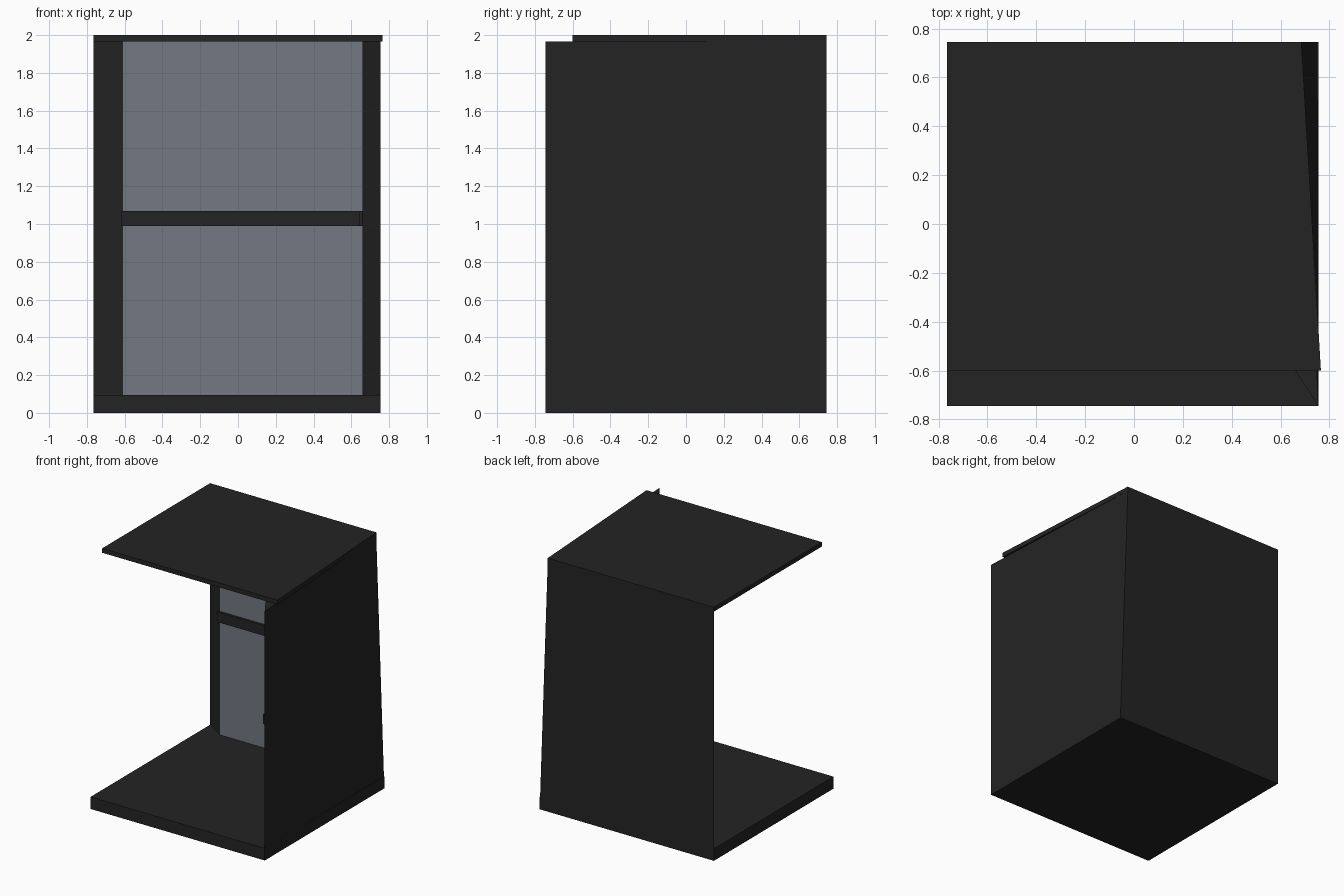
import bpy, bmesh

if "Cube" in bpy.data.objects:
    bpy.data.objects.remove(bpy.data.objects["Cube"])


def material(name, rgb):
    m = bpy.data.materials.new(name)
    m.diffuse_color = (*rgb, 1)
    m.use_nodes = True
    m.node_tree.nodes["Principled BSDF"].inputs["Base Color"].default_value = m.diffuse_color
    return m


DARK = material("charcoal", (0.0175, 0.0175, 0.0175))
GREY = material("blue grey wall", (0.175, 0.188, 0.228))


def prism(name, bottom, z0, z1, top=None, mats=(DARK,), rule=None):
    """Loft a plan outline from z0 to z1; the top outline may differ."""
    bm = bmesh.new()
    lo = [bm.verts.new((x, y, z0)) for x, y in bottom]
    hi = [bm.verts.new((x, y, z1)) for x, y in (top or bottom)]
    n = len(lo)
    bm.faces.new(lo[::-1])
    bm.faces.new(hi)
    for i in range(n):
        j = (i + 1) % n
        bm.faces.new((lo[i], lo[j], hi[j], hi[i]))
    bmesh.ops.recalc_face_normals(bm, faces=bm.faces)
    if rule:
        for f in bm.faces:
            f.material_index = int(rule(f))
    me = bpy.data.meshes.new(name)
    bm.to_mesh(me)
    bm.free()
    ob = bpy.data.objects.new(name, me)
    for m in mats:
        me.materials.append(m)
    bpy.context.collection.objects.link(ob)
    return ob


X0, X1, Y = -0.765, 0.755, 0.745      # outer footprint
XI, YI = 0.66, 0.645                  # inner wall planes
FLOOR, CEIL = 0.095, 1.965

# floor slab
prism("floor", [(X0, -Y), (X1, -Y), (X1, Y), (X0, Y)], 0, FLOOR)


# back and right walls with bevelled free ends; the outer corner leans in at the top
def walls_plan(corner_x, s):
    a = X1 + (corner_x - X1) * s
    return [(X0, Y), (-0.61, YI), (XI, YI), (XI, -0.6), (X1, -Y), (a, Y)]


def painted(f):
    # inner faces point squarely into the room
    return f.normal.x < -0.99 or f.normal.y < -0.99


prism("walls", walls_plan(0.685, 0.05), FLOOR, CEIL, walls_plan(0.685, 1.0),
      (DARK, GREY), painted)

# rail running round both inner walls
prism("wall_rail", [(-0.62, YI + 0.005), (-0.62, 0.625), (0.64, 0.625), (0.64, -0.6),
                    (XI + 0.005, -0.6), (XI + 0.005, YI + 0.005)], 0.99, 1.07)

# roof slab, shorter at the front and skewed on the right
prism("roof", [(X0, -0.6), (0.765, -0.6), (0.685, Y), (X0, Y)], CEIL, 2.0)
